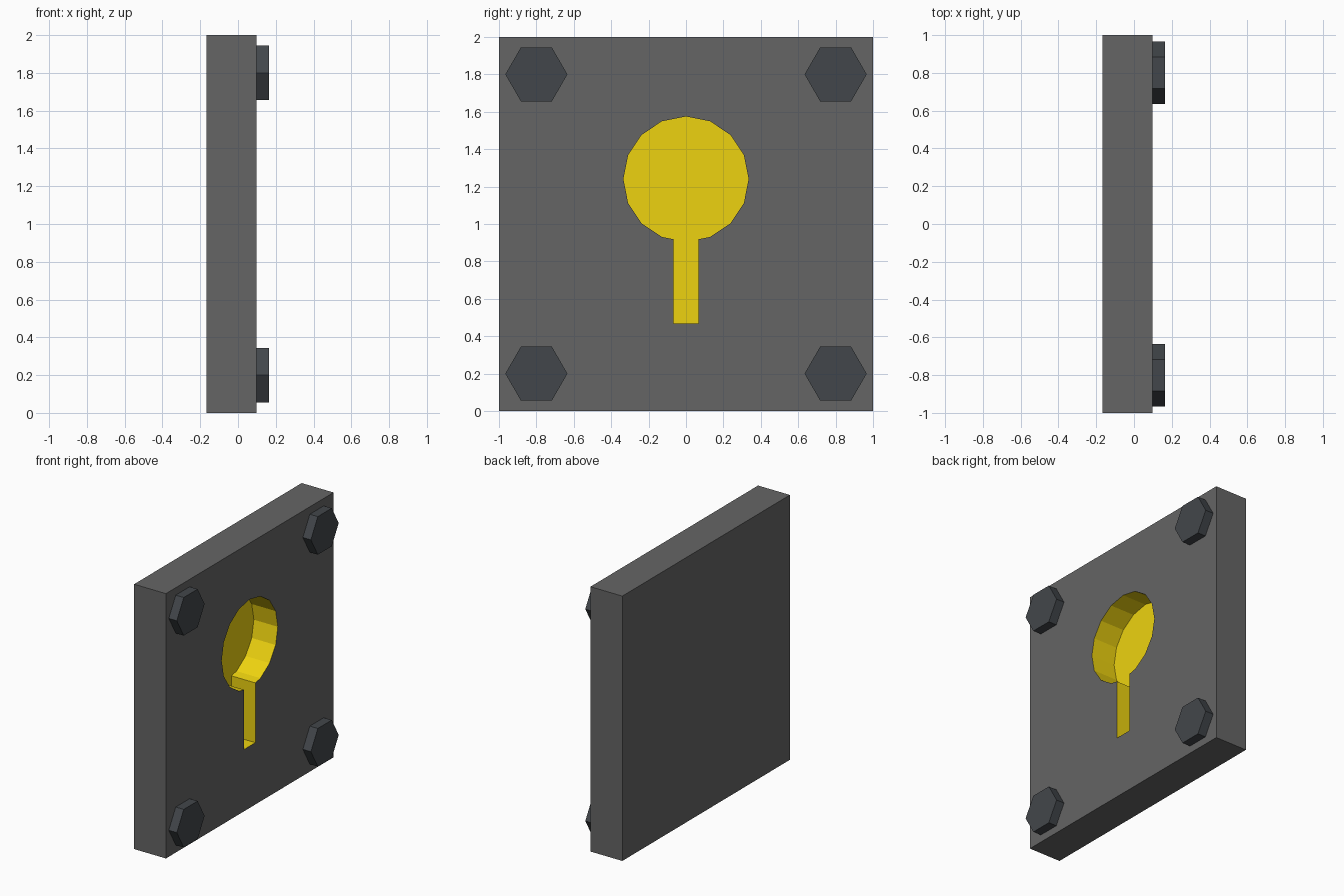
import bpy
import bmesh
from math import sin, cos, pi, sqrt
from mathutils import Vector

if "Cube" in bpy.data.objects:
    bpy.data.objects.remove(bpy.data.objects["Cube"])

X_BACK, X_FRONT, X_BOLT, X_FLOOR = -0.168, 0.098, 0.165, -0.102


def material(name, rgb):
    m = bpy.data.materials.new(name)
    m.diffuse_color = (*rgb, 1)
    m.use_nodes = True
    m.node_tree.nodes["Principled BSDF"].inputs["Base Color"].default_value = m.diffuse_color
    return m


def prism(name, profile, x0, x1, mats, index=0):
    """Extrude a (y, z) outline along x from x0 to x1."""
    bm = bmesh.new()
    face = bm.faces.new([bm.verts.new((x0, y, z)) for y, z in profile])
    ext = bmesh.ops.extrude_face_region(bm, geom=[face], use_keep_orig=True)
    moved = [g for g in ext["geom"] if isinstance(g, bmesh.types.BMVert)]
    bmesh.ops.translate(bm, verts=moved, vec=Vector((x1 - x0, 0, 0)))
    bmesh.ops.recalc_face_normals(bm, faces=bm.faces[:])
    for f in bm.faces:
        f.material_index = index
    mesh = bpy.data.meshes.new(name)
    bm.to_mesh(mesh)
    bm.free()
    for m in mats:
        mesh.materials.append(m)
    obj = bpy.data.objects.new(name, mesh)
    bpy.context.collection.objects.link(obj)
    return obj


plate_grey = material("plate_grey", (0.13, 0.13, 0.13))
yellow = material("yellow", (0.85, 0.65, 0.005))
bolt_grey = material("bolt_grey", (0.055, 0.062, 0.07))

# Square backing plate
plate = prism("plate", [(-1, 0), (1, 0), (1, 2), (-1, 2)],
              X_BACK, X_FRONT, [plate_grey, yellow])

# Keyhole outline: 16-sided circle running into a narrow slot
R, CZ, W, SLOT_Z = 0.335, 1.24, 0.067, 0.467
circle = [(R * sin(2 * pi * i / 16), CZ - R * cos(2 * pi * i / 16))
          for i in range(1, 16)]
(y1, z1) = circle[0]
z_join = (CZ - R) + (z1 - CZ + R) * W / y1
outline = [(-W, z_join), (-W, SLOT_Z), (W, SLOT_Z), (W, z_join)] + circle
cutter = prism("keyhole_cutter", outline, X_FLOOR, X_FRONT + 0.1,
               [plate_grey, yellow], 1)
cutter.hide_render = True
cutter.display_type = 'WIRE'

# Yellow blind keyhole recess in the front of the plate
cut = plate.modifiers.new("keyhole", 'BOOLEAN')
cut.operation = 'DIFFERENCE'
cut.solver = 'EXACT'
cut.object = cutter

# Hexagonal bolt heads in the four corners
for sy, side in ((-1, "left"), (1, "right")):
    for z, level in ((0.2, "bottom"), (1.8, "top")):
        hexagon = [(sy * 0.8 + 0.166 * cos(i * pi / 3),
                    z + 0.166 * sin(i * pi / 3)) for i in range(6)]
        prism(f"bolt_{level}_{side}", hexagon, X_FRONT, X_BOLT, [bolt_grey])
